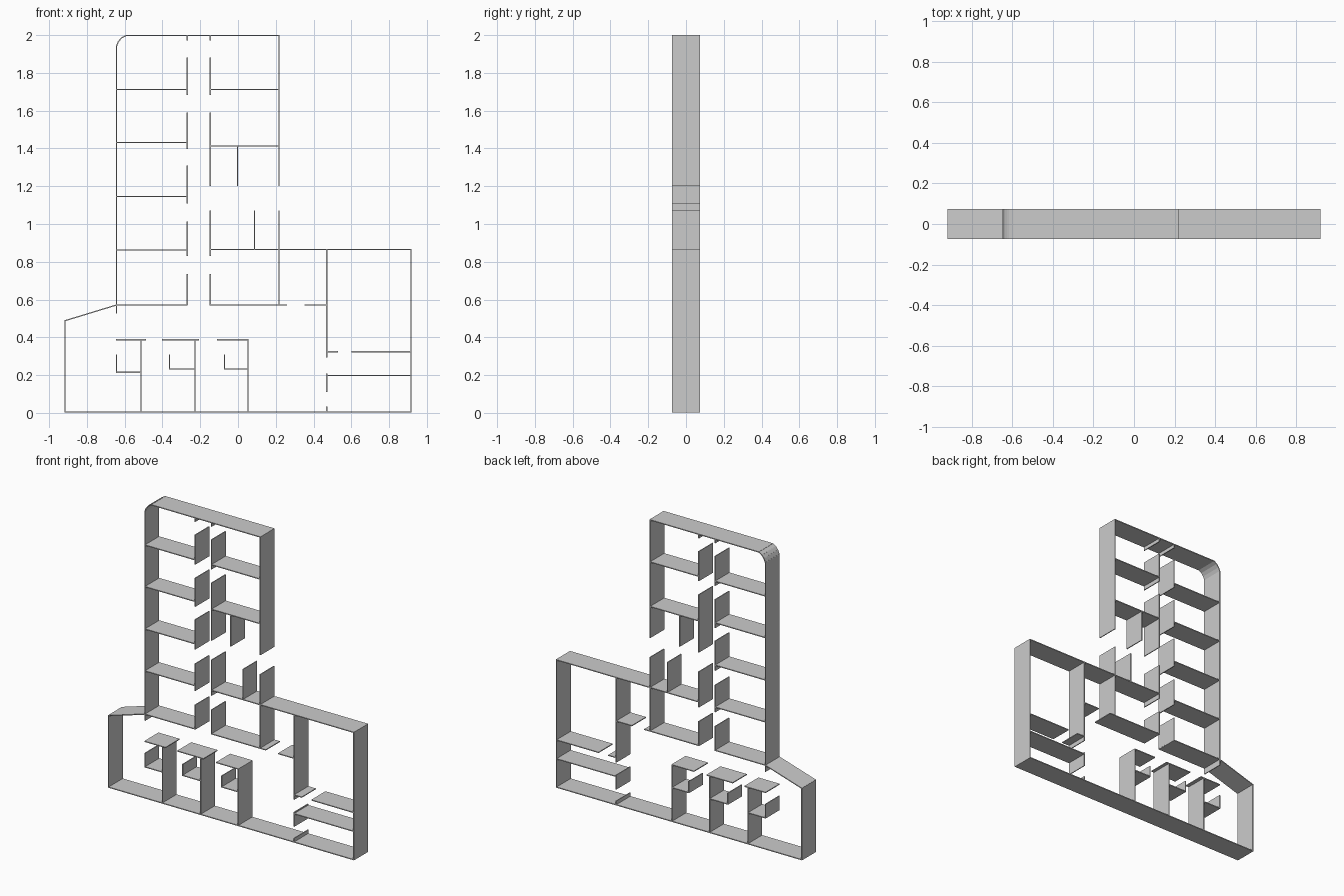
import bpy
import bmesh
from mathutils import Vector

if "Cube" in bpy.data.objects:
    bpy.data.objects.remove(bpy.data.objects["Cube"])

DEPTH = 0.075    # half height of the walls, along y
T = 0.003        # half thickness of the walls

plaster = bpy.data.materials.new("light_grey_plaster")
plaster.diffuse_color = (0.6, 0.6, 0.6, 1)
plaster.use_nodes = True
plaster.node_tree.nodes["Principled BSDF"].inputs["Base Color"].default_value = plaster.diffuse_color


def add_wall(bm, a, b):
    """Thin slab between two points of the floor plan (x, z)."""
    a, b = Vector(a), Vector(b)
    d = (b - a).normalized()
    a, b = a - d * T * 0.9, b + d * T * 0.9
    n = Vector((-d.y, d.x)) * T
    ends = [a + n, a - n, b - n, b + n]
    front = [bm.verts.new((p.x, -DEPTH, p.y)) for p in ends]
    back = [bm.verts.new((p.x, DEPTH, p.y)) for p in ends]
    bm.faces.new(front)
    bm.faces.new(back[::-1])
    for i in range(4):
        j = (i + 1) % 4
        bm.faces.new((front[j], front[i], back[i], back[j]))


def walls(name, segments):
    bm = bmesh.new()
    for a, b in segments:
        add_wall(bm, a, b)
    bmesh.ops.recalc_face_normals(bm, faces=bm.faces)
    me = bpy.data.meshes.new(name)
    bm.to_mesh(me)
    bm.free()
    me.materials.append(plaster)
    bpy.context.collection.objects.link(bpy.data.objects.new(name, me))


def path(*pts):
    return list(zip(pts, pts[1:]))


def vert(x, *spans):
    return [((x, lo), (x, hi)) for lo, hi in spans]


def horiz(z, *spans):
    return [((lo, z), (hi, z)) for lo, hi in spans]


L, CL, CR, R = -0.644, -0.269, -0.147, 0.217   # wing wall positions
E, P = 0.916, 0.47                             # outer wall, east partition
TOP, BOT = 2 - T, 0.0055

# outer shell with rounded corner and slanted entrance wall
walls("outer_wing_wall", path((L, 0.53), (L, 1.94), (-0.634, 1.964),
      (-0.618, 1.984), (-0.595, TOP), (R, TOP), (R, 1.203)))
walls("outer_base_wall", path((L, 0.571), (-E, 0.488), (-E, BOT),
      (E, BOT), (E, 0.865), (CR, 0.865)))

# corridor walls with door gaps
doors = [(1.973, TOP), (1.685, 1.88)]
low = [(0.575, 0.732)]
walls("corridor_left_wall", vert(CL, *doors, (1.40, 1.588), (1.112, 1.308),
      (0.832, 1.01), *low))
walls("corridor_right_wall", vert(CR, *doors, (1.203, 1.588), (0.832, 1.068), *low))

# room dividers in the wing
walls("left_room_dividers", [s for z in (1.713, 1.432, 1.146, 0.863, 0.571)
                             for s in horiz(z, (L, CL))])
walls("right_room_dividers", horiz(1.713, (CR, R)) + horiz(1.412, (CR, R))
      + horiz(0.571, (CR, 0.257)) + vert(R, (0.571, 1.068)))
walls("closet_dividers", vert(-0.003, (1.203, 1.412)) + vert(0.088, (0.865, 1.068)))

# east rooms
walls("east_partition", vert(P, (0.295, 0.865), (0.113, 0.205), (BOT, 0.03))
      + horiz(0.571, (0.354, P)))
walls("east_dividers", horiz(0.324, (P, 0.526), (0.603, E)) + horiz(0.197, (P, E)))

# three small bays along the base: side wall, ceiling, alcove
bays = [(-0.514, -0.644, -0.491, -0.644, 0.215),
        (-0.228, -0.399, -0.208, -0.363, 0.233),
        (0.053, -0.109, 0.053, -0.071, 0.233)]
for i, (x, c0, c1, ax, az) in enumerate(bays):
    walls(f"bay_{i + 1}", vert(x, (BOT, 0.387)) + horiz(0.387, (c0, c1))
          + path((x, az), (ax, az), (ax, 0.306)))
